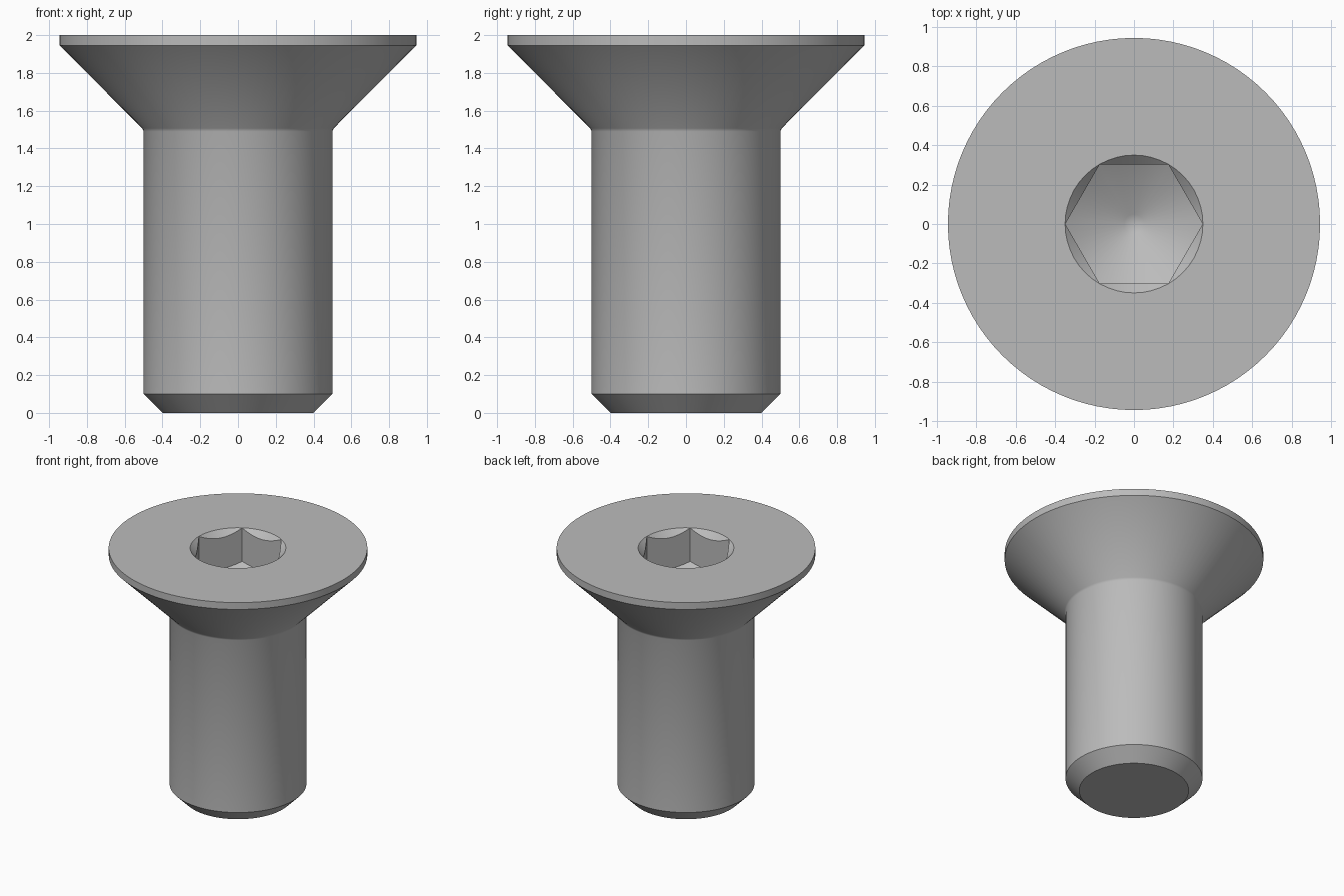
import bpy, bmesh, math

cube = bpy.data.objects.get("Cube")
if cube:
    bpy.data.objects.remove(cube, do_unlink=True)

steel = bpy.data.materials.new("grey_steel")
steel.use_nodes = True
GREY = (0.5, 0.5, 0.5, 1)
steel.diffuse_color = GREY
steel.node_tree.nodes["Principled BSDF"].inputs["Base Color"].default_value = GREY


def revolve(name, profile, segments):
    """Closed solid of revolution from (radius, height) pairs, bottom to top."""
    bm = bmesh.new()
    rings = []
    for r, z in profile:
        if r == 0:
            rings.append([bm.verts.new((0, 0, z))] * segments)
        else:
            rings.append([bm.verts.new((r * math.cos(math.tau * i / segments),
                                        r * math.sin(math.tau * i / segments), z))
                          for i in range(segments)])
    for low, high in zip(rings, rings[1:]):
        for i in range(segments):
            j = (i + 1) % segments
            corners = [low[i], low[j], high[j], high[i]]
            bm.faces.new(list(dict.fromkeys(corners)))
    for ring in (rings[0], rings[-1]):
        if ring[0] is not ring[1]:
            bm.faces.new(ring)
    bmesh.ops.recalc_face_normals(bm, faces=bm.faces)
    mesh = bpy.data.meshes.new(name)
    bm.to_mesh(mesh)
    bm.free()
    mesh.materials.append(steel)
    obj = bpy.data.objects.new(name, mesh)
    bpy.context.collection.objects.link(obj)
    return obj


def combine(target, tool, operation):
    """Apply a boolean and discard the tool."""
    mod = target.modifiers.new(operation.lower(), "BOOLEAN")
    mod.operation, mod.solver, mod.object = operation, "EXACT", tool
    bpy.context.view_layer.objects.active = target
    bpy.ops.object.modifier_apply(modifier=mod.name)
    bpy.data.objects.remove(tool, do_unlink=True)


# Chamfered shank flaring into a countersunk head with a thin rim
screw = revolve("countersunk_screw", [
    (0.4, 0), (0.5, 0.1), (0.5, 1.49), (0.507, 1.507),
    (0.945, 1.945), (0.945, 2)], 96)

# Hexagonal socket with a conical drilled floor
SOCKET_R = 0.35
slope = math.tan(math.radians(30))
floor_z = 1.73
hexagon = revolve("socket_cutter", [(SOCKET_R - 0.001, 1.2), (SOCKET_R - 0.001, 2.1)], 6)
drill = revolve("drill_cutter", [
    (0, floor_z - slope * 0.32), (0.05, floor_z - slope * 0.3),
    (0.4, floor_z + slope * 0.05), (0.4, 2.2)], 48)
combine(hexagon, drill, "INTERSECT")
combine(screw, hexagon, "DIFFERENCE")

# Conical lead-in around the socket mouth
lead_in = revolve("lead_in_cutter", [
    (0, 2 - SOCKET_R), (SOCKET_R + 0.05, 2.05)], 48)
combine(screw, lead_in, "DIFFERENCE")

# Smooth round surfaces, crisp machined edges
bpy.ops.object.select_all(action="DESELECT")
screw.select_set(True)
bpy.context.view_layer.objects.active = screw
bpy.ops.object.shade_smooth_by_angle(angle=math.radians(28))
